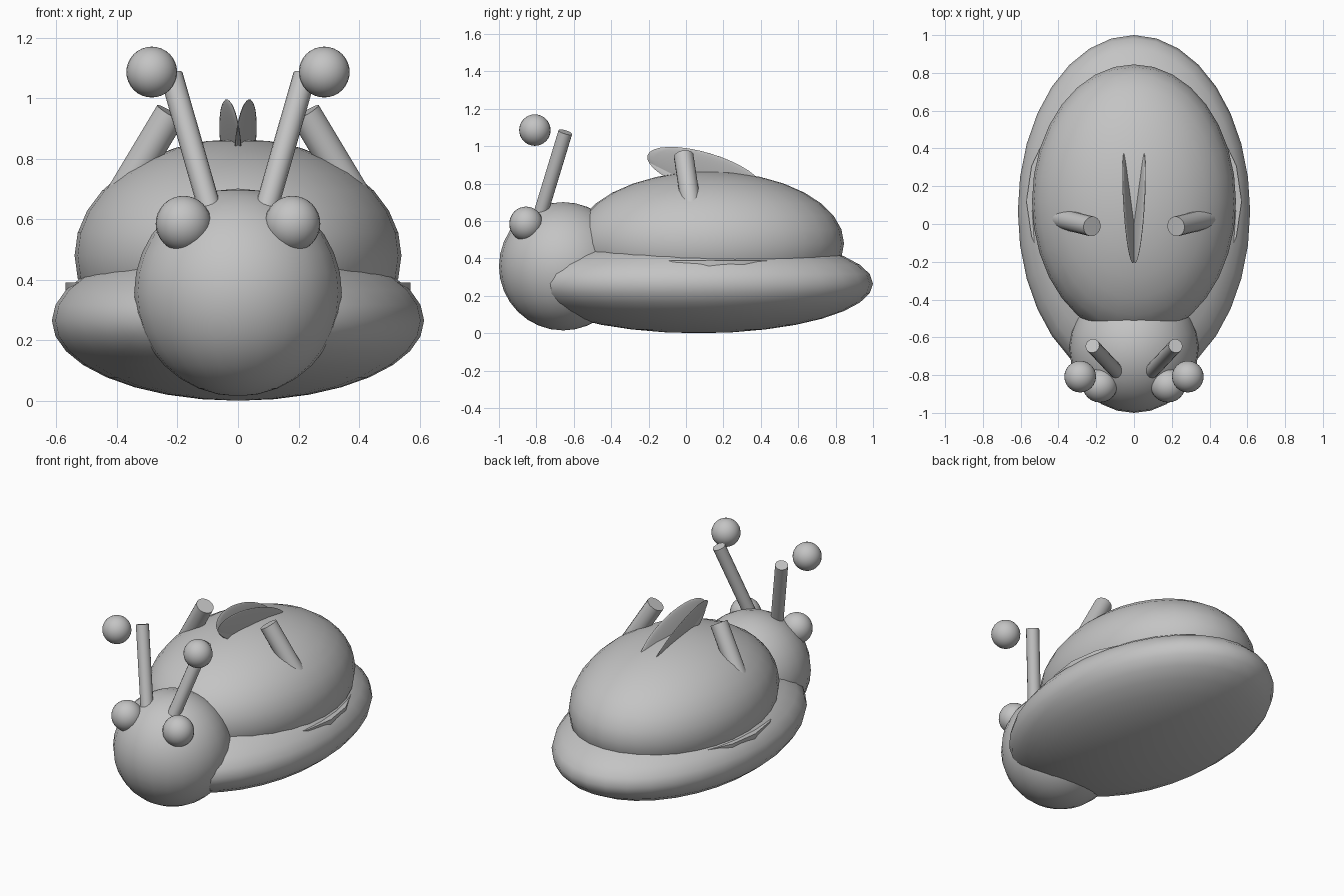
import bpy, math
from mathutils import Vector

if "Cube" in bpy.data.objects:
    bpy.data.objects.remove(bpy.data.objects["Cube"])

grey = bpy.data.materials.new("plain grey")
grey.diffuse_color = (0.55, 0.55, 0.55, 1)
grey.use_nodes = True
grey.node_tree.nodes["Principled BSDF"].inputs["Base Color"].default_value = grey.diffuse_color


def finish(name):
    ob = bpy.context.object
    ob.name = name
    ob.data.materials.append(grey)
    bpy.ops.object.transform_apply(location=False, rotation=False, scale=True)
    bpy.ops.object.shade_smooth_by_angle(angle=math.radians(40))
    return ob


def ellipsoid(name, loc, size, rot=(0, 0, 0), seg=24, rings=16):
    bpy.ops.mesh.primitive_uv_sphere_add(segments=seg, ring_count=rings, radius=1,
                                         location=loc, rotation=rot)
    bpy.context.object.scale = size
    return finish(name)


def rod(name, a, b, r, sides=16):
    a, b = Vector(a), Vector(b)
    bpy.ops.mesh.primitive_cylinder_add(vertices=sides, radius=r, depth=(b - a).length,
                                        location=(a + b) / 2,
                                        rotation=(b - a).to_track_quat('Z', 'Y').to_euler())
    return finish(name)


# main masses
ellipsoid("lower_body", (0, 0.0675, 0.265), (0.615, 0.9325, 0.265), seg=32)
ellipsoid("shell", (0, 0.12, 0.48), (0.54, 0.725, 0.385), seg=32)
ellipsoid("head", (0, -0.657, 0.358), (0.343, 0.343, 0.343))

# flat rim plate that just peeks out between shell and body
bpy.ops.mesh.primitive_cylinder_add(vertices=20, radius=1, depth=1, location=(0, 0.12, 0.345),
                                    rotation=(0, 0, math.pi / 2))
bpy.context.object.scale = (0.61, 0.57, 0.09)
finish("rim_plate")

# mirrored parts
for s, side in ((-1, "left"), (1, "right")):
    ellipsoid(side + "_eye", (s * 0.18, -0.855, 0.585), (0.092, 0.09, 0.092))
    rod(side + "_stalk", (s * 0.055, -0.82, 0.5), (s * 0.22, -0.645, 1.075), 0.038)
    ellipsoid(side + "_stalk_ball", (s * 0.285, -0.808, 1.086), (0.084, 0.084, 0.084))
    rod(side + "_shell_horn", (s * 0.432, 0.04, 0.6), (s * 0.222, -0.013, 0.95), 0.053)
    # thin leaf-shaped crest leaves, leaning outwards
    ellipsoid(side + "_crest", (s * 0.025, 0.1, 0.86), (0.012, 0.32, 0.11),
              rot=(math.radians(-17), s * math.radians(15), -s * math.radians(7.5)))
